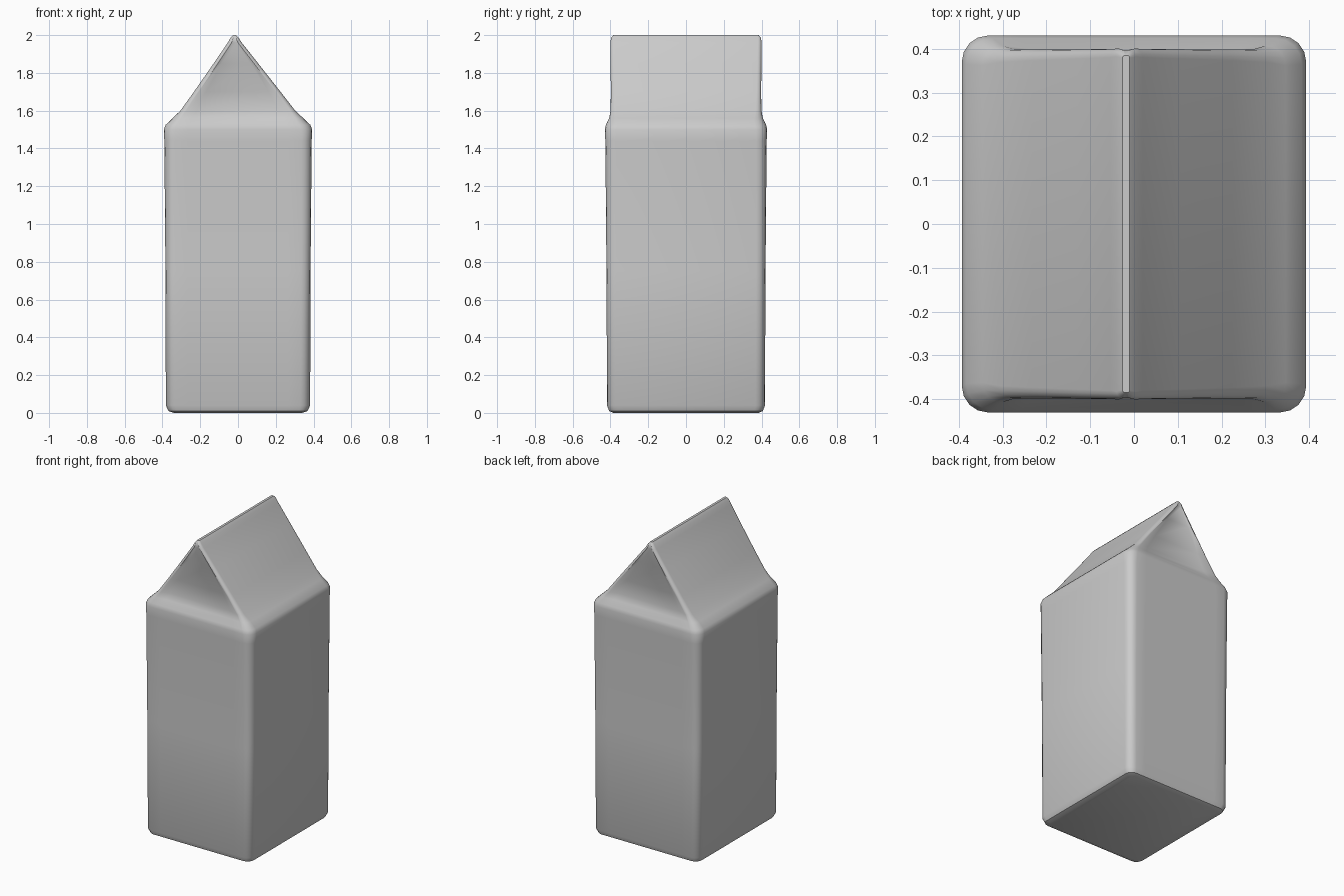
import bpy, bmesh, math

if "Cube" in bpy.data.objects:
    bpy.data.objects.remove(bpy.data.objects["Cube"])

SEG = 4  # segments per rounded corner


def ring_points(z, hx, hy, r, cx, dent):
    """Rounded rectangle, with the middle of the front and back sides dented inwards."""
    pts = []
    for i, (sx, sy) in enumerate(((1, 1), (-1, 1), (-1, -1), (1, -1))):
        for k in range(SEG + 1):
            a = math.pi / 2 * (i + k / SEG)
            pts.append((cx + sx * (hx - r) + r * math.cos(a),
                        sy * (hy - r) + r * math.sin(a), z))
        if i in (0, 2):
            inner = 0.8 * (hx - r)
            for s in (1, -1):
                pts.append((cx + s * sx * inner, sy * (hy - dent), z))
    return pts


# z, half width, half depth, corner radius, x offset, gable dent
profile = [
    (0.00, 0.340, 0.385, 0.030, 0.000, 0.0),
    (0.01, 0.368, 0.407, 0.045, 0.000, 0.0),
    (0.04, 0.382, 0.418, 0.050, 0.000, 0.0),
    (0.75, 0.384, 0.421, 0.050, 0.000, 0.0),
    (1.44, 0.390, 0.427, 0.055, 0.000, 0.0),
    (1.50, 0.393, 0.430, 0.060, 0.000, 0.0),
    (1.525, 0.383, 0.424, 0.060, 0.000, 0.0),
    (1.56, 0.346, 0.407, 0.045, 0.000, 0.007),
    (1.60, 0.304, 0.399, 0.030, -0.001, 0.018),
    (1.70, 0.229, 0.398, 0.025, -0.004, 0.016),
    (1.85, 0.118, 0.399, 0.022, -0.011, 0.010),
    (1.96, 0.037, 0.400, 0.020, -0.017, 0.003),
    (1.985, 0.022, 0.397, 0.015, -0.018, 0.0),
    (2.00, 0.008, 0.385, 0.006, -0.018, 0.0),
]

# Carton: body, shoulder and gabled top lofted as one skin
bm = bmesh.new()
rings = [[bm.verts.new(p) for p in ring_points(*row)] for row in profile]
n = len(rings[0])
for low, high in zip(rings, rings[1:]):
    for i in range(n):
        j = (i + 1) % n
        bm.faces.new((low[i], low[j], high[j], high[i]))
bm.faces.new(rings[0][::-1])
bm.faces.new(rings[-1])
bmesh.ops.recalc_face_normals(bm, faces=bm.faces)

mesh = bpy.data.meshes.new("carton")
bm.to_mesh(mesh)
bm.free()
carton = bpy.data.objects.new("carton", mesh)
bpy.context.collection.objects.link(carton)

# Plain grey card
grey = bpy.data.materials.new("light grey")
grey.diffuse_color = (0.6, 0.6, 0.6, 1.0)
grey.use_nodes = True
grey.node_tree.nodes["Principled BSDF"].inputs["Base Color"].default_value = grey.diffuse_color
mesh.materials.append(grey)

bpy.context.view_layer.objects.active = carton
carton.select_set(True)
bpy.ops.object.shade_smooth_by_angle(angle=math.radians(40))
